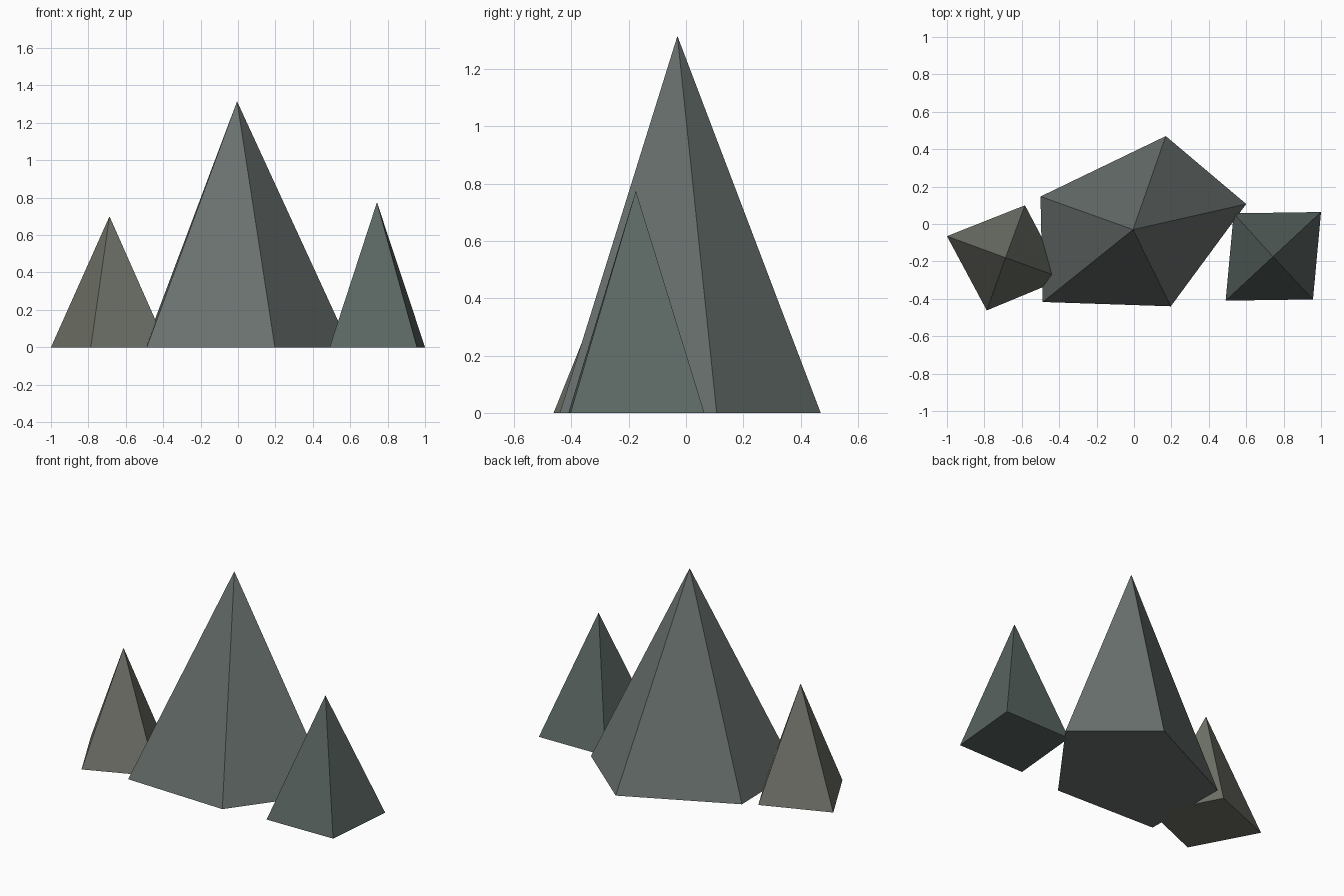
import bpy
import bmesh

if "Cube" in bpy.data.objects:
    bpy.data.objects.remove(bpy.data.objects["Cube"])


def make_peak(name, base, apex, color):
    """Flat-faced pyramid: closed base polygon on the ground rising to one apex."""
    bm = bmesh.new()
    ring = [bm.verts.new((x, y, 0)) for x, y in base]
    tip = bm.verts.new(apex)
    bm.faces.new(ring)
    for a, b in zip(ring, ring[1:] + ring[:1]):
        bm.faces.new((a, b, tip))
    bmesh.ops.recalc_face_normals(bm, faces=bm.faces)
    mesh = bpy.data.meshes.new(name)
    bm.to_mesh(mesh)
    bm.free()
    mat = bpy.data.materials.new(name + "_stone")
    mat.diffuse_color = (*color, 1)
    mat.use_nodes = True
    mat.node_tree.nodes["Principled BSDF"].inputs["Base Color"].default_value = mat.diffuse_color
    mesh.materials.append(mat)
    obj = bpy.data.objects.new(name, mesh)
    bpy.context.collection.objects.link(obj)
    return obj


# Tall five-sided central peak
make_peak("main_peak",
          [(0.17, 0.47), (-0.50, 0.147), (-0.488, -0.417), (0.197, -0.44), (0.60, 0.107)],
          (-0.005, -0.03, 1.315), (0.145, 0.17, 0.16))

# Small four-sided peak on the left, one corner buried in the main peak
make_peak("left_peak",
          [(-1.0, -0.065), (-0.787, -0.462), (-0.377, -0.292), (-0.583, 0.10)],
          (-0.687, -0.18, 0.70), (0.16, 0.17, 0.14))

# Small four-sided peak on the right
make_peak("right_peak",
          [(1.0, 0.064), (0.533, 0.057), (0.49, -0.41), (0.957, -0.403)],
          (0.743, -0.175, 0.775), (0.105, 0.135, 0.125))
